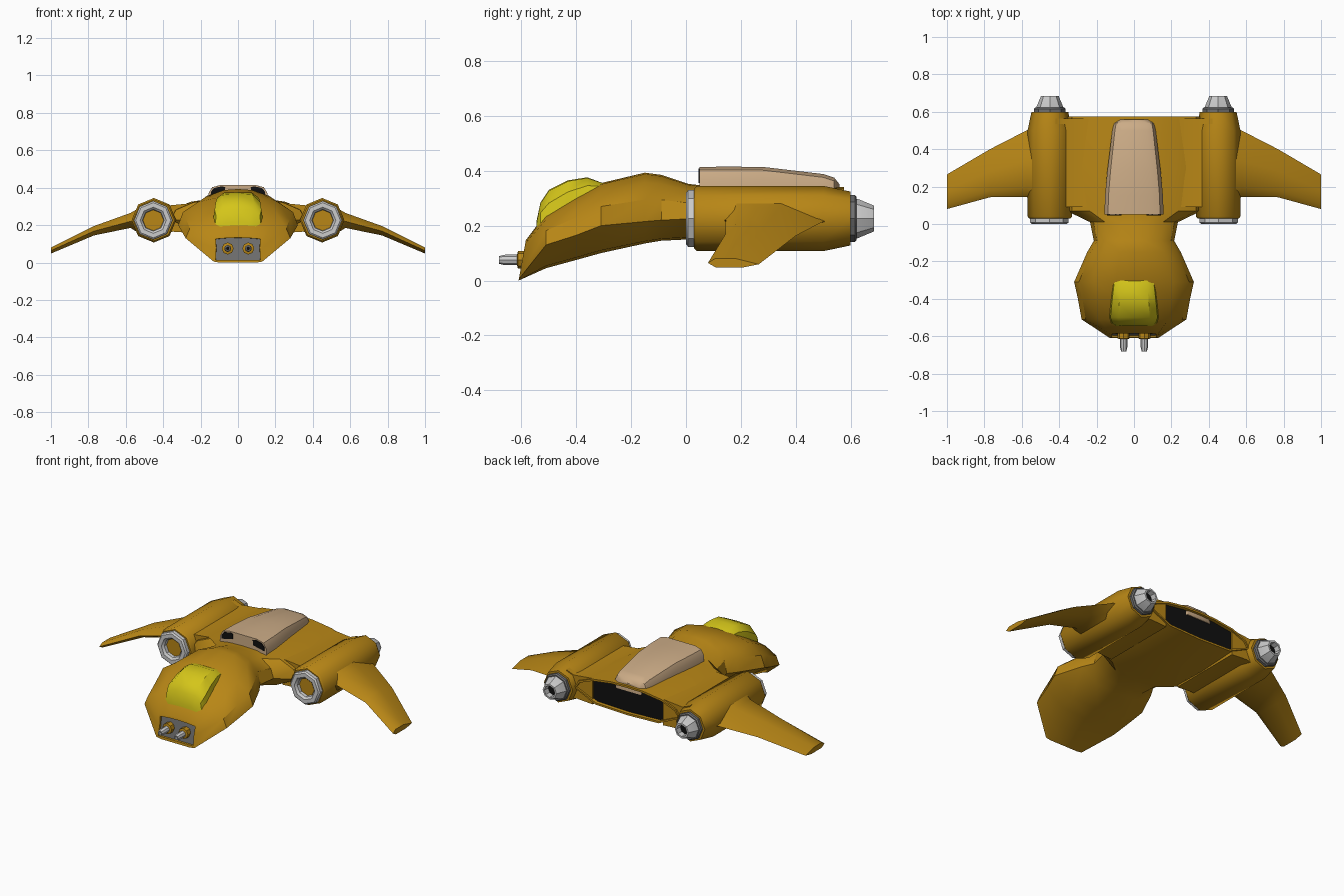
import bpy, bmesh
from math import sin, cos, pi, radians

if "Cube" in bpy.data.objects:
    bpy.data.objects.remove(bpy.data.objects["Cube"])


def material(name, rgb):
    m = bpy.data.materials.new(name)
    m.diffuse_color = (*rgb, 1)
    m.use_nodes = True
    m.node_tree.nodes["Principled BSDF"].inputs["Base Color"].default_value = m.diffuse_color
    return m


GOLD = material("gold_paint", (0.48, 0.24, 0.008))
YELLOW = material("yellow_glass", (0.66, 0.56, 0.01))
TAN = material("tan_panel", (0.60, 0.41, 0.24))
BLACK = material("black", (0.005, 0.005, 0.005))
LIGHT = material("light_grey", (0.55, 0.55, 0.55))
DARK = material("dark_grey", (0.16, 0.16, 0.16))


def loft(name, rings, mat, start=None, end=None, mirror=False, angle=35):
    """Skin closed rings; start/end = (material, inset, push along y) for a recessed cap."""
    bm = bmesh.new()
    vs = [[bm.verts.new(p) for p in r] for r in rings]
    n = len(rings[0])
    for a, b in zip(vs, vs[1:]):
        for i in range(n):
            j = (i + 1) % n
            bm.faces.new((a[i], a[j], b[j], b[i]))
    caps = [bm.faces.new(vs[0]), bm.faces.new(vs[-1][::-1])]
    bmesh.ops.recalc_face_normals(bm, faces=bm.faces[:])
    me = bpy.data.meshes.new(name)
    me.materials.append(mat)
    for cap, spec in zip(caps, (start, end)):
        if spec:
            m, inset, push = spec
            if inset:
                bmesh.ops.inset_region(bm, faces=[cap], thickness=inset)
            if push:
                bmesh.ops.inset_region(bm, faces=[cap], thickness=0.001)
                bmesh.ops.translate(bm, verts=cap.verts[:], vec=(0, push, 0))
            me.materials.append(m)
            cap.material_index = len(me.materials) - 1
    bm.to_mesh(me)
    bm.free()
    ob = bpy.data.objects.new(name, me)
    bpy.context.collection.objects.link(ob)
    if mirror:
        ob.modifiers.new("mirror", 'MIRROR').use_mirror_merge = False
    bpy.ops.object.select_all(action='DESELECT')
    ob.select_set(True)
    bpy.context.view_layer.objects.active = ob
    bpy.ops.object.shade_smooth_by_angle(angle=radians(angle))
    return ob


def symmetric(half, y, tilt=0):
    """Full ring from a right-hand half profile of (x, z)."""
    full = half + [(-x, z) for x, z in reversed(half) if x > 0]
    return [(x, y + tilt * z, z) for x, z in full]


def turned(name, cx, cz, profile, mat, n=8, **kw):
    """Body turned about a y-parallel axis, profile of (radius, y), mirrored."""
    ang = [pi / 2 + 2 * pi * i / n for i in range(n)]
    rings = [[(cx + r * cos(a), y, cz + r * sin(a)) for a in ang] for r, y in profile]
    return loft(name, rings, mat, mirror=True, **kw)


def hull(y, w, b, m, t):
    h = t - m
    return symmetric([(0, b), (.6 * w, b + .1 * (m - b)), (w, m), (.92 * w, m + .45 * h),
                      (.66 * w, m + .8 * h), (.3 * w, m + .97 * h), (0, t)], y)


# Hull: blunt nose with gun bay, bulged cockpit, waist, wide rear body
nose = symmetric([(0, 0), (.10, 0), (.13, .005), (.13, .08), (.13, .135), (.06, .145), (0, .147)],
                 -.61, .18)
loft("hull", [nose,
              hull(-.51, .28, .045, .13, .245),
              hull(-.40, .30, .075, .165, .31),
              hull(-.31, .32, .10, .20, .355),
              hull(-.15, .25, .135, .215, .393),
              hull(-.09, .215, .145, .22, .385),
              hull(.01, .235, .15, .225, .352),
              hull(.07, .36, .15, .23, .345),
              hull(.30, .38, .15, .235, .348),
              hull(.575, .36, .16, .235, .34)],
     GOLD, start=(DARK, .014, .012), end=(BLACK, .012, -.02))

# Twin guns in the nose
turned("gun_sleeve", .055, .075, [(.032, -.57), (.032, -.612), (.022, -.615)], GOLD)
turned("gun_barrel", .055, .075, [(.019, -.57), (.019, -.66), (.014, -.682)], LIGHT,
       end=(BLACK, .005, .02))

# Canopy
loft("canopy", [symmetric([(0, b - .02), (w, b), (.93 * w, b + .6 * (t - b)),
                           (.62 * w, b + .97 * (t - b)), (0, t)], y)
                for y, w, b, t in [(-.545, .10, .18, .215), (-.53, .125, .19, .285),
                                   (-.50, .135, .21, .33), (-.43, .128, .26, .365),
                                   (-.36, .12, .30, .376), (-.30, .112, .33, .354)]], YELLOW)

# Dorsal engine cover with two intake slots
loft("engine_cover", [symmetric([(0, .30), (w, .30), (w, t - .045), (.88 * w, t - .012),
                                 (.6 * w, t), (0, t)], y)
                      for y, w, t in [(.05, .158, .414), (.15, .155, .415), (.28, .143, .414),
                                      (.50, .116, .388), (.54, .108, .375), (.56, .08, .35)]], TAN)
slot = [(.07, .372), (.145, .355), (.145, .378), (.128, .398), (.085, .408), (.068, .402)]
loft("intake_slot", [[(x, y, z) for x, z in slot] for y in (.046, .06)], BLACK, mirror=True)

# Engine nacelles, intake rings and exhausts
CX, CZ = .45, .226
turned("nacelle", CX, CZ, [(.110, .03), (.119, .04), (.119, .50), (.098, .60)], GOLD, angle=50)
turned("intake_ring", CX + .003, CZ, [(.055, .035), (.058, .012), (.070, 0), (.094, 0),
                                     (.103, .008), (.103, .05)], LIGHT, start=(BLACK, 0, 0))
turned("exhaust_collar", CX, CZ, [(.085, .58), (.085, .615), (.078, .622)], DARK)
turned("exhaust_nozzle", CX, CZ, [(.072, .61), (.072, .625), (.047, .685), (.036, .685),
                                  (.034, .65)], LIGHT, end=(BLACK, 0, 0))


# Wings: drooping, swept forward, hexagonal sections
def wing_section(x, y0, y1, zb, zt, zl):
    c = y1 - y0
    return [(x, y0, zl), (x, y0 + .14 * c, zt), (x, y0 + .55 * c, zt), (x, y1, zl - .005),
            (x, y0 + .7 * c, zb), (x, y0 + .15 * c, zb)]


loft("wing", [wing_section(.47, .09, .57, .12, .325, .22),
              wing_section(.575, .145, .50, .185, .265, .22),
              wing_section(.77, .143, .40, .145, .195, .168),
              wing_section(1.0, .08, .265, .048, .080, .064)],
     GOLD, mirror=True, angle=50)

# Fairings joining nacelles to the rear body
loft("nacelle_fairing", [[(.24, y, .318), (.37, y, .305), (.42, y, .325), (.42, y, .14),
                          (.35, y, .165), (.24, y, .158)] for y in (.09, .565)],
     GOLD, mirror=True)
